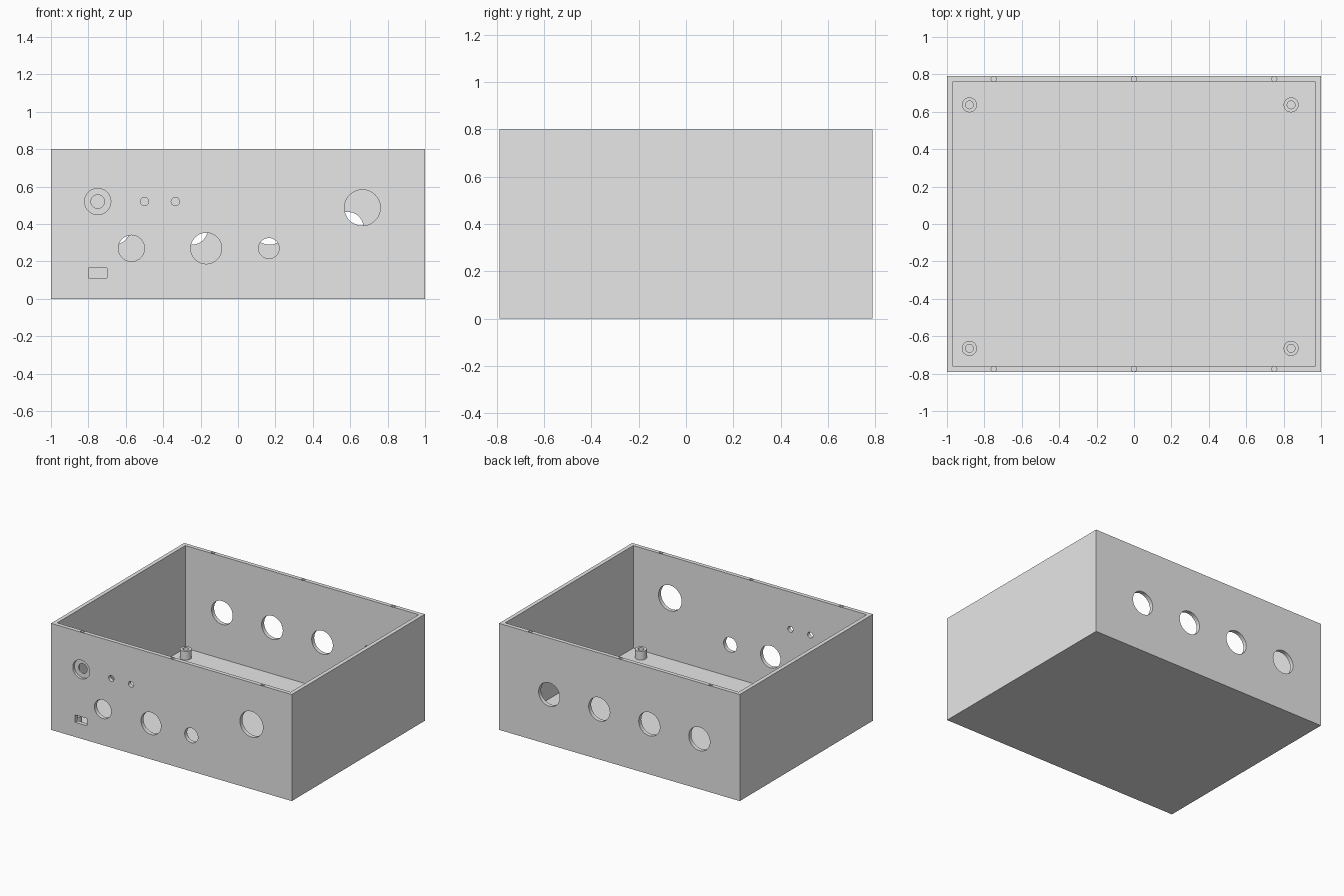
import bpy
from math import pi, radians
from mathutils import Vector

cube = bpy.data.objects.get("Cube")
if cube:
    bpy.data.objects.remove(cube, do_unlink=True)

WIDTH, DEPTH, HEIGHT, WALL = 2.0, 1.58, 0.80, 0.03
FRONT, BACK = -DEPTH / 2, DEPTH / 2

grey = bpy.data.materials.new("light grey")
grey.use_nodes = True
colour = (0.8, 0.8, 0.8, 1)
grey.diffuse_color = colour
grey.node_tree.nodes["Principled BSDF"].inputs["Base Color"].default_value = colour


def box(name, low, high):
    low, high = Vector(low), Vector(high)
    bpy.ops.mesh.primitive_cube_add(size=1, location=(low + high) / 2)
    ob = bpy.context.object
    ob.name = name
    ob.scale = high - low
    bpy.ops.object.transform_apply(location=True, rotation=False, scale=True)
    return ob


def cylinder(name, centre, radius, length, along_y=False):
    bpy.ops.mesh.primitive_cylinder_add(
        vertices=48, radius=radius, depth=length, location=centre,
        rotation=(pi / 2 if along_y else 0, 0, 0))
    ob = bpy.context.object
    ob.name = name
    return ob


def cut(target, cutter):
    mod = target.modifiers.new("cut", 'BOOLEAN')
    mod.operation = 'DIFFERENCE'
    mod.solver = 'EXACT'
    mod.object = cutter
    bpy.context.view_layer.objects.active = target
    bpy.ops.object.modifier_apply(modifier=mod.name)
    bpy.data.objects.remove(cutter, do_unlink=True)


def finish(ob):
    ob.data.materials.clear()
    ob.data.materials.append(grey)
    bpy.ops.object.select_all(action='DESELECT')
    ob.select_set(True)
    bpy.context.view_layer.objects.active = ob
    bpy.ops.object.shade_smooth_by_angle(angle=radians(30))


# Open-topped case
case = box("case", (-WIDTH / 2, FRONT, 0), (WIDTH / 2, BACK, HEIGHT))
cut(case, box("cavity", (-WIDTH / 2 + WALL, FRONT + WALL, WALL),
              (WIDTH / 2 - WALL, BACK - WALL, HEIGHT + 0.2)))

# Front panel holes: x, z, radius
front_holes = [(-0.75, 0.52, 0.036), (-0.5, 0.52, 0.022), (-0.335, 0.52, 0.022),
               (-0.57, 0.27, 0.07), (-0.17, 0.27, 0.083),
               (0.165, 0.27, 0.055), (0.665, 0.487, 0.096)]
for x, z, r in front_holes:
    cut(case, cylinder("hole", (x, FRONT, z), r, 0.2, True))

# Shallow recess around the upper hole, and the rectangular slot
cut(case, cylinder("recess", (-0.75, FRONT, 0.52), 0.07, 0.04, True))
cut(case, box("slot", (-0.8, FRONT - 0.1, 0.11), (-0.7, FRONT + 0.1, 0.165)))

# Row of four equal holes in the back panel
for i in range(4):
    cut(case, cylinder("hole", (-0.664 + i * 0.416, BACK, 0.377), 0.088, 0.2, True))

# Screw holes in the rim
for x in (-0.75, 0, 0.75):
    for side in (-1, 1):
        y = side * (BACK - WALL / 2)
        cut(case, cylinder("hole", (x, y, HEIGHT), 0.0137, 0.2))
finish(case)

# Hollow standoffs on the floor
for x, side in ((-0.88, "right"), (0.84, "left")):
    for y, end in ((-0.665, "front"), (0.637, "back")):
        post = cylinder(f"standoff_{end}_{side}", (x, y, 0.06), 0.04, 0.07)
        cut(post, cylinder("hole", (x, y, 0.08), 0.021, 0.1))
        finish(post)
